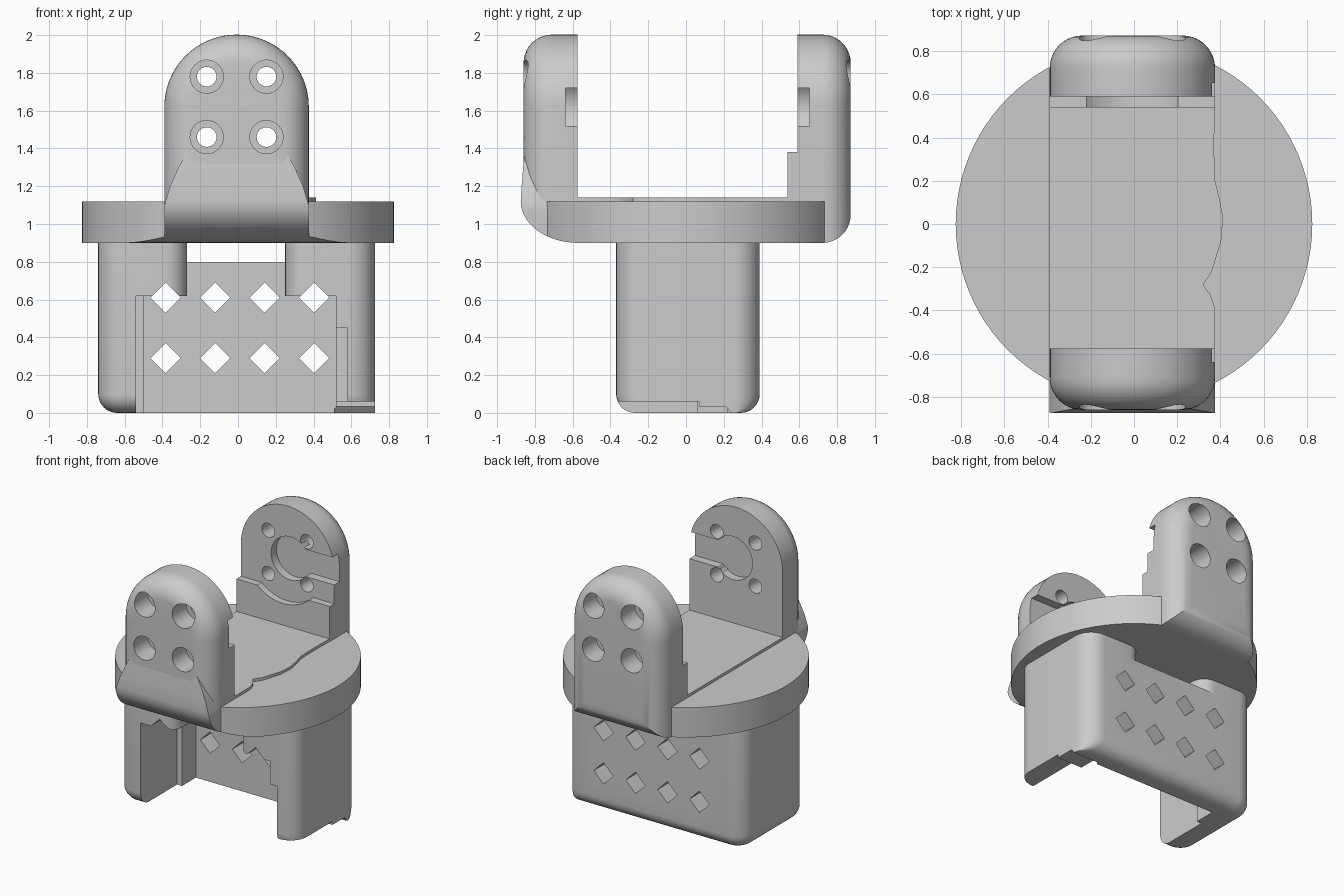
import bpy, bmesh
from math import sin, cos, pi

cube = bpy.data.objects.get("Cube")
if cube:
    bpy.data.objects.remove(cube)

grey = bpy.data.materials.new("plain_grey")
grey.use_nodes = True
tone = (0.6, 0.6, 0.6, 1)
grey.diffuse_color = tone
grey.node_tree.nodes["Principled BSDF"].inputs["Base Color"].default_value = tone

MID = -0.0075          # centre line of the arms
HALF = 0.3825          # half width of the arms
PIVOT = 1.62           # height of the horn axis


def make(name, bm):
    bmesh.ops.recalc_face_normals(bm, faces=bm.faces)
    mesh = bpy.data.meshes.new(name)
    bm.to_mesh(mesh)
    bm.free()
    mesh.materials.append(grey)
    ob = bpy.data.objects.new(name, mesh)
    bpy.context.collection.objects.link(ob)
    return ob


def loft(name, rings):
    """Skin closed rings of equal length and cap both ends."""
    bm = bmesh.new()
    loops = [[bm.verts.new(p) for p in ring] for ring in rings]
    n = len(loops[0])
    for a, b in zip(loops, loops[1:]):
        for i in range(n):
            j = (i + 1) % n
            bm.faces.new((a[i], a[j], b[j], b[i]))
    bm.faces.new(loops[0])
    bm.faces.new(loops[-1])
    return make(name, bm)


def prism(name, pts, axis, lo, hi):
    """Extrude a 2D outline along x, y or z."""
    place = {"x": lambda p, t: (t, p[0], p[1]),
             "y": lambda p, t: (p[0], t, p[1]),
             "z": lambda p, t: (p[0], p[1], t)}[axis]
    return loft(name, [[place(p, t) for p in pts] for t in (lo, hi)])


def box(name, x0, x1, y0, y1, z0, z1):
    return prism(name, [(x0, y0), (x1, y0), (x1, y1), (x0, y1)], "z", z0, z1)


def arc(cx, cy, rx, ry, a0, a1, n):
    return [(cx + rx * cos(a0 + (a1 - a0) * i / n), cy + ry * sin(a0 + (a1 - a0) * i / n))
            for i in range(n + 1)]


def circle(cx, cy, r, n=32):
    return arc(cx, cy, r, r, 0, 2 * pi, n)[:-1]


def cut(target, cutter):
    mod = target.modifiers.new("cut", "BOOLEAN")
    mod.operation = "DIFFERENCE"
    mod.solver = "EXACT"
    mod.object = cutter
    bpy.context.view_layer.objects.active = target
    bpy.ops.object.modifier_apply(modifier=mod.name)
    bpy.data.objects.remove(cutter)


# Round turntable disc, front underside swept upward, notched for the back arm
disc = prism("disc", circle(0, 0, 0.825, 96), "z", 0.9, 1.12)
sweep = arc(-0.57, 1.12, 0.305, 0.22, 1.5 * pi, pi, 14)
cut(disc, prism("cutter", sweep + [(-1, 1.12), (-1, 0.8), (-0.57, 0.8)], "x", -1, 1))
cut(disc, box("cutter", MID - HALF, MID + HALF, 0.65, 1, 0.8, 1.3))

# Thin raised deck with a wavy left edge
wave = [(0.375, -0.58), (0.375, -0.39), (0.355, -0.33), (0.32, -0.28), (0.36, -0.22),
        (0.375, -0.17), (0.403, -0.08), (0.412, 0.03), (0.395, 0.12), (0.375, 0.2),
        (0.37, 0.35), (0.375, 0.6)]
prism("deck", wave + [(-0.39, 0.6), (-0.39, -0.58)], "z", 1.08, 1.14)


# Upright arms with an arched top and a rounded outer rim
def arm(name, inner, outer, bottom, round_bottom):
    s = 1 if outer > inner else -1
    r = 0.15

    def ring(y, inset):
        w = HALF - inset
        base = bottom + (inset if round_bottom else 0)
        pts = [(MID - w, base), (MID + w, base)] + arc(MID, PIVOT, w, w, 0, pi, 40)
        return [(x, y, z) for x, z in pts]

    rings = [ring(inner, 0)]
    for i in range(11):
        t = i / 10 * pi / 2
        rings.append(ring(outer - s * r * (1 - sin(t)), r * (1 - cos(t))))
    ob = loft(name, rings)

    # Horn pocket open to the left side
    hub = MID + 0.025
    y0, y1 = sorted((inner - s * 0.05, inner + s * 0.063))
    cut(ob, prism("cutter", circle(hub, PIVOT, 0.16), "y", y0, y1))
    cut(ob, box("cutter", hub, 0.5, y0, y1, PIVOT - 0.1, PIVOT + 0.1))

    # Four counterbored screw holes
    for x in (MID - 0.158, MID + 0.158):
        for z in (PIVOT - 0.16, PIVOT + 0.16):
            cut(ob, prism("cutter", circle(x, z, 0.052, 24), "y", inner - s * 0.1, outer + s * 0.1))
            cut(ob, prism("cutter", circle(x, z, 0.088), "y", inner + s * 0.12, outer + s * 0.1))


arm("back_arm", 0.59, 0.872, 0.9, True)
arm("front_arm", -0.575, -0.86, 1.1, False)

# Flared foot of the front arm, tapering upward; its top stays inside the arm
sections = [(1.365, 0.27, -0.855), (1.3, 0.308, -0.862), (1.2, 0.352, -0.87), (1.12, 0.376, -0.875)]
sections += [(z, HALF, y) for y, z in sweep[::-1][1:-1]]
loft("front_arm_foot", [[(MID - w, y, z), (MID + w, y, z), (MID + w, -0.6, z), (MID - w, -0.6, z)]
                        for z, w, y in sections])

# Ledge on the inside of the back arm with a curved relief
ledge = box("back_arm_ledge", MID - HALF, MID + HALF, 0.538, 0.592, 1.1, 1.38)
cut(ledge, prism("cutter", circle(MID, PIVOT, 0.32, 64), "y", 0.5, 0.65))


# Lower housing with rounded corners and rounded lower rim
def housing_ring(z, d):
    x0, x1, y0, y1 = -0.74 + d, 0.725, -0.37 + d, 0.39 - d
    r = 0.14 - d
    pts = []
    for k, (cx, cy) in enumerate([(x1 - r, y1 - r), (x0 + r, y1 - r), (x0 + r, y0 + r), (x1 - r, y0 + r)]):
        pts += arc(cx, cy, r, r, k * pi / 2, (k + 1) * pi / 2, 10)
    return [(x, y, z) for x, y in pts]


rim = 0.1
steps = [(8 - i) / 8 * pi / 2 for i in range(9)]
housing = loft("housing", [housing_ring(rim * (1 - sin(t)), rim * (1 - cos(t))) for t in steps]
               + [housing_ring(0.91, 0)])

# Motor cavity, open at the front and below
cut(housing, box("cutter", -0.54, 0.52, -0.5, 0.06, -0.1, 0.62))
cut(housing, box("cutter", -0.5, 0.52, 0.03, 0.22, -0.1, 0.62))
cut(housing, box("cutter", 0.5, 0.58, -0.5, 0.06, -0.1, 0.45))


# Passage between the upper columns, with rounded mouths
def mouth(edge, end, s):
    right = arc(0.36, edge + s * 0.11, 0.11, s * 0.11, 1.5 * pi, pi, 8)
    left = [(2 * MID - 0.005 - x, y) for x, y in right[::-1]]
    return ([(0.36, edge - s * 0.1)] + right + [(0.25, end), (-0.27, end)]
            + left + [(-0.38, edge - s * 0.1)])


cut(housing, prism("cutter", mouth(-0.37, 0.22, 1), "z", 0.6, 1))
cut(housing, prism("cutter", mouth(0.39, 0.15, -1), "z", 0.8, 1))

# Stepped lower edge of the left wall
cut(housing, box("cutter", 0.5, 0.8, -0.5, 0.07, -0.1, 0.06))
step_profile = [(0.05, -0.1), (0.27, -0.1), (0.24, 0), (0.21, 0.035), (0.05, 0.035)]
cut(housing, prism("cutter", step_profile, "x", 0.51, 0.8))

# Diamond vents
for col in range(4):
    for z in (0.29, 0.61):
        cut(housing, prism("cutter", circle(-0.383 + 0.262 * col, z, 0.08, 4), "y", -1, 1))

# Smooth the curved faces, keep hard edges
bpy.ops.object.select_all(action="DESELECT")
for ob in bpy.context.scene.objects:
    if ob.type == "MESH" and grey.name in ob.data.materials:
        ob.select_set(True)
        bpy.context.view_layer.objects.active = ob
bpy.ops.object.shade_smooth_by_angle(angle=0.5)
